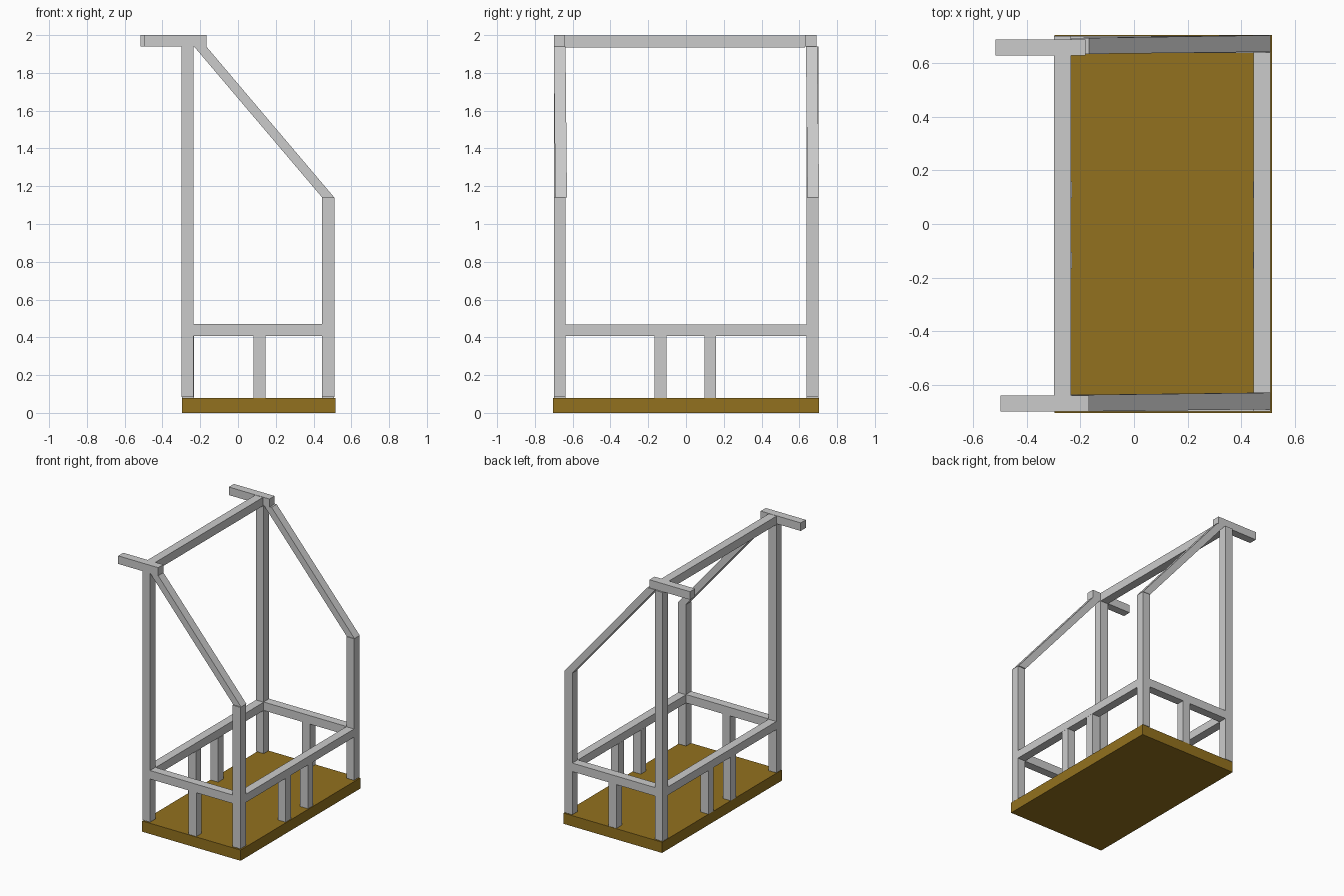
import bpy, bmesh

if "Cube" in bpy.data.objects:
    bpy.data.objects.remove(bpy.data.objects["Cube"])


def prism(name, bottom, top):
    """Four-sided beam between two horizontal rectangles (x0, x1, y0, y1, z)."""
    bm = bmesh.new()
    rings = []
    for x0, x1, y0, y1, z in (bottom, top):
        rings.append([bm.verts.new(p) for p in
                      ((x0, y0, z), (x1, y0, z), (x1, y1, z), (x0, y1, z))])
    lo, hi = rings
    bm.faces.new(lo[::-1])
    bm.faces.new(hi)
    for i in range(4):
        j = (i + 1) % 4
        bm.faces.new((lo[i], lo[j], hi[j], hi[i]))
    mesh = bpy.data.meshes.new(name)
    bm.to_mesh(mesh)
    bm.free()
    obj = bpy.data.objects.new(name, mesh)
    bpy.context.collection.objects.link(obj)
    return obj


def box(name, x0, x1, y0, y1, z0, z1):
    return prism(name, (x0, x1, y0, y1, z0), (x0, x1, y0, y1, z1))


# Beam positions shared by posts and rails
LEFT, RIGHT = (-0.299, -0.235), (0.446, 0.51)
FRONT, REAR = (-0.70, -0.637), (0.638, 0.702)

# Floor slab
floor = box("floor", -0.296, 0.515, -0.705, 0.705, 0.0, 0.08)
wood = bpy.data.materials.new("brown_wood")
wood.diffuse_color = (0.29, 0.165, 0.013, 1)
wood.use_nodes = True
wood.node_tree.nodes["Principled BSDF"].inputs["Base Color"].default_value = wood.diffuse_color
floor.data.materials.append(wood)

# Corner posts: tall on the left, short on the right
for side, y in (("front", FRONT), ("rear", REAR)):
    box(side + "_tall_post", *LEFT, *y, 0.085, 1.94)
    box(side + "_short_post", *RIGHT, *y, 0.085, 1.14)
    # Waist rail and its single support
    box(side + "_rail", LEFT[1], RIGHT[0], *y, 0.407, 0.47)
    box(side + "_rail_support", 0.083, 0.146, *y, 0.08, 0.407)

# Long waist rails with two supports each
for side, x in (("left", LEFT), ("right", RIGHT)):
    box(side + "_rail", *x, FRONT[1], REAR[0], 0.407, 0.468)
    inset = 0.003 if side == "left" else -0.001
    for n, y in enumerate((-0.135, 0.128)):
        box(f"{side}_rail_support_{n + 1}", x[0] + inset, x[1] + inset,
            y - 0.031, y + 0.031, 0.08, 0.407)

# Sloping braces, slightly skewed in y
prism("front_brace", (*RIGHT, -0.692, -0.63, 1.14), (-0.233, -0.168, -0.70, -0.638, 1.94))
prism("rear_brace", (*RIGHT, 0.643, 0.705, 1.14), (-0.233, -0.168, 0.635, 0.695, 1.94))

# Overhanging top arms and the ridge beam joining them
box("front_top_arm", -0.498, -0.168, -0.70, -0.64, 1.94, 2.0)
box("rear_top_arm", -0.517, -0.182, 0.63, 0.69, 1.94, 2.0)
box("ridge_beam", *LEFT, -0.64, 0.63, 1.935, 1.998)
